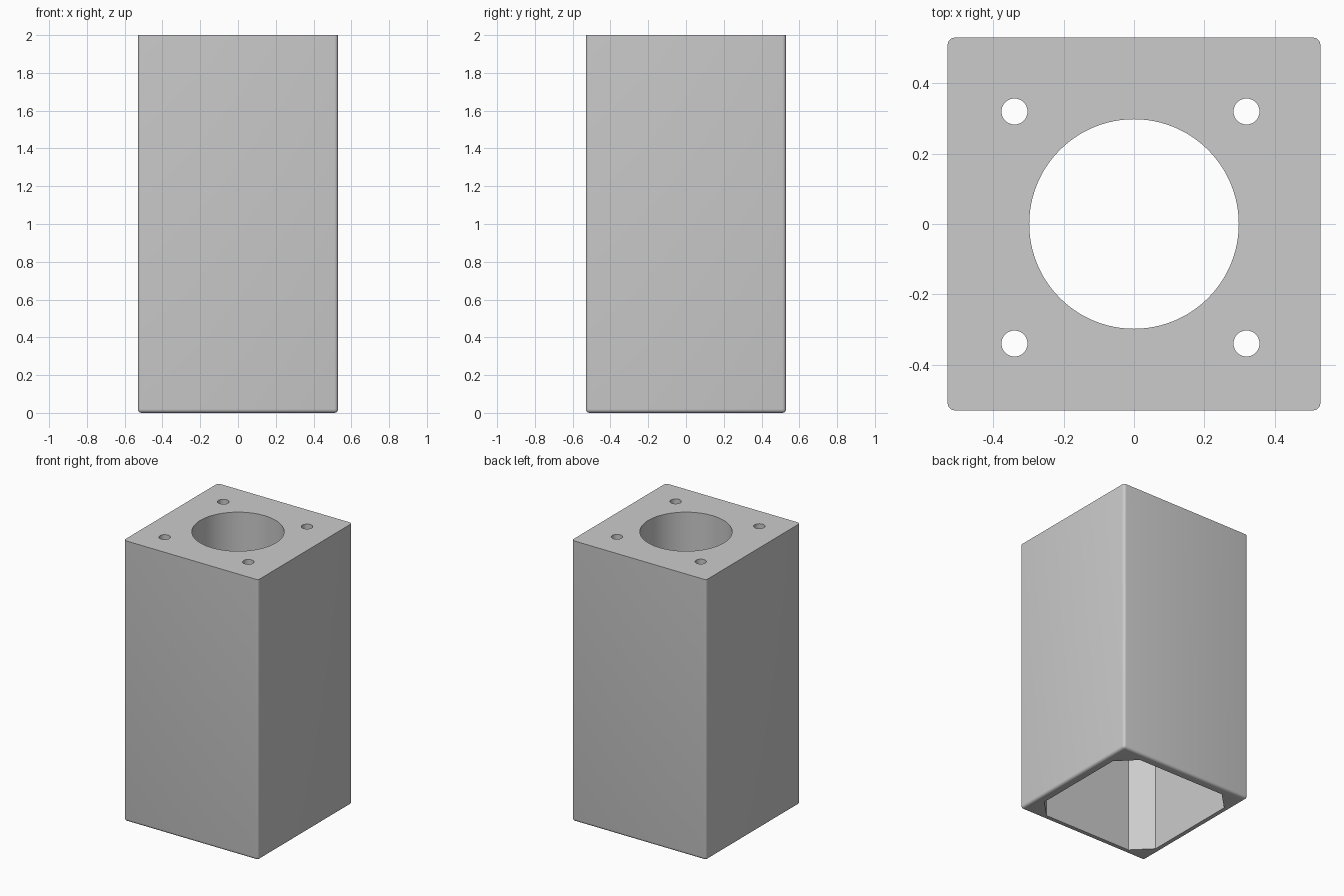
import bpy, bmesh, math

if "Cube" in bpy.data.objects:
    bpy.data.objects.remove(bpy.data.objects["Cube"])

HALF, HEIGHT, FILLET = 0.53, 2.0, 0.02
PLATE = 0.45          # thickness of the solid top
OFF = -0.01           # pocket and screw holes sit slightly off centre

grey = bpy.data.materials.new("light grey")
grey.diffuse_color = (0.6, 0.6, 0.6, 1)
grey.use_nodes = True
grey.node_tree.nodes["Principled BSDF"].inputs["Base Color"].default_value = grey.diffuse_color


def make_object(name, bm):
    bmesh.ops.recalc_face_normals(bm, faces=bm.faces)
    me = bpy.data.meshes.new(name)
    bm.to_mesh(me)
    bm.free()
    ob = bpy.data.objects.new(name, me)
    bpy.context.collection.objects.link(ob)
    me.materials.append(grey)
    return ob


def prism(name, points, z0, z1):
    bm = bmesh.new()
    face = bm.faces.new([bm.verts.new((x, y, z0)) for x, y in points])
    top = bmesh.ops.extrude_face_region(bm, geom=[face])["geom"]
    verts = [v for v in top if isinstance(v, bmesh.types.BMVert)]
    bmesh.ops.translate(bm, vec=(0, 0, z1 - z0), verts=verts)
    return make_object(name, bm)


def circle(cx, cy, r, n):
    return [(cx + r * math.cos(2 * math.pi * i / n),
             cy + r * math.sin(2 * math.pi * i / n)) for i in range(n)]


# Housing: square block, rounded on every edge except the top rim
bm = bmesh.new()
bmesh.ops.create_cube(bm, size=1)
for v in bm.verts:
    v.co = (v.co.x * 2 * HALF, v.co.y * 2 * HALF, (v.co.z + 0.5) * HEIGHT)
edges = [e for e in bm.edges if min(v.co.z for v in e.verts) < 0.01]
bmesh.ops.bevel(bm, geom=edges, offset=FILLET, segments=5, profile=0.5, affect='EDGES')
housing = make_object("housing", bm)

# Pocket open at the bottom, with chamfered corners
h, c = 0.477, 0.127
octagon = [(h, h - c), (h - c, h), (c - h, h), (-h, h - c),
           (-h, c - h), (c - h, -h), (h - c, -h), (h, c - h)]
cutters = [prism("pocket_cutter", [(x + OFF, y + OFF) for x, y in octagon],
                 -0.2, HEIGHT - PLATE)]

# Central bore and four screw holes through the top
z0, z1 = HEIGHT - PLATE - 0.1, HEIGHT + 0.1
cutters.append(prism("bore_cutter", circle(0, 0, 0.298, 96), z0, z1))
for sx in (-1, 1):
    for sy in (-1, 1):
        cutters.append(prism("screw_hole_cutter",
                             circle(OFF + sx * 0.33, OFF + sy * 0.33, 0.037, 32), z0, z1))

for cutter in cutters:
    mod = housing.modifiers.new(cutter.name, 'BOOLEAN')
    mod.operation, mod.solver, mod.object = 'DIFFERENCE', 'EXACT', cutter
    bpy.context.view_layer.objects.active = housing
    bpy.ops.object.modifier_apply(modifier=mod.name)
    bpy.data.objects.remove(cutter)

# Smooth the bore and fillets, keep the real edges crisp
bpy.ops.object.select_all(action='DESELECT')
housing.select_set(True)
bpy.context.view_layer.objects.active = housing
bpy.ops.object.shade_smooth_by_angle(angle=math.radians(30))
